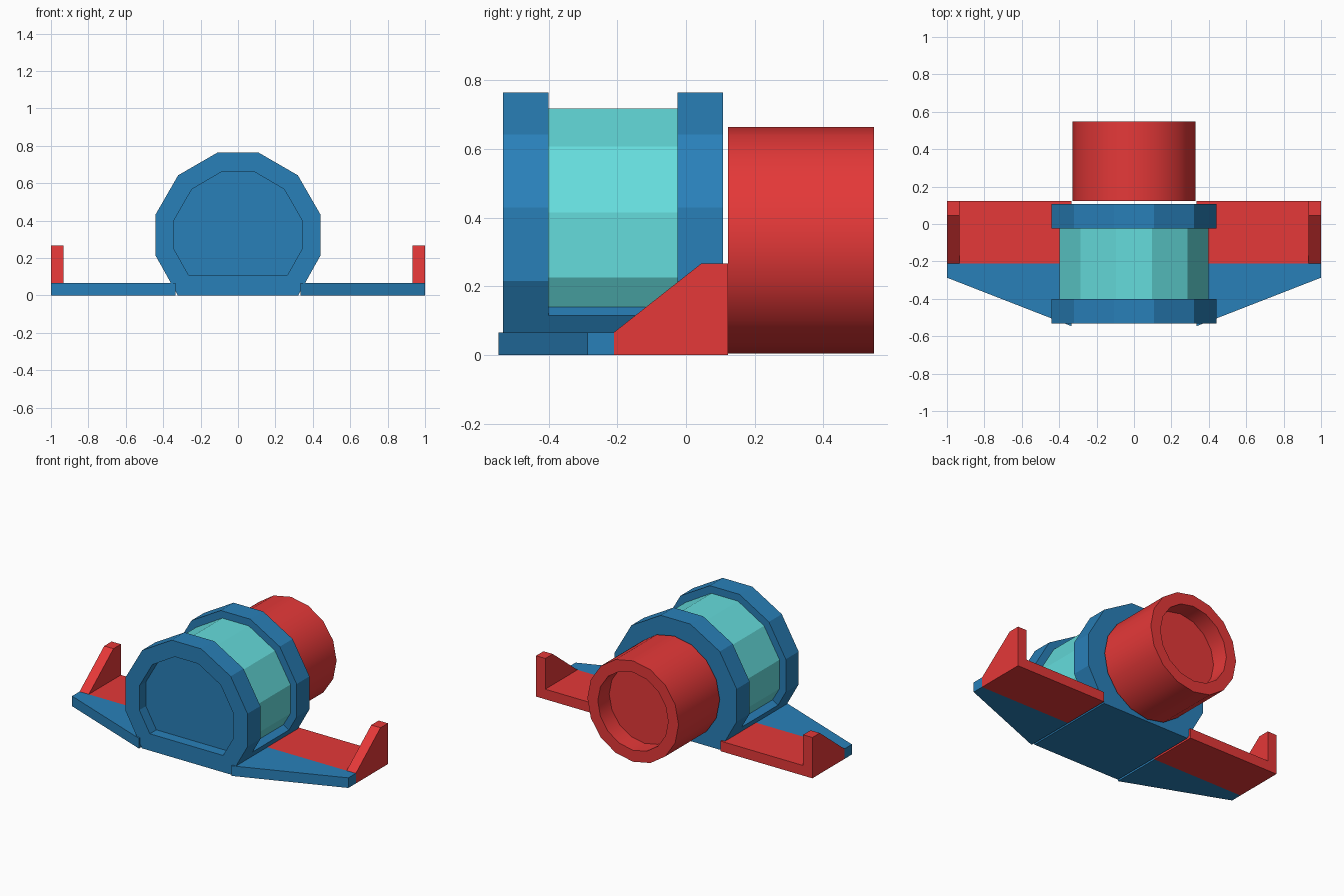
import bpy, bmesh, math
from mathutils import Vector

if "Cube" in bpy.data.objects:
    bpy.data.objects.remove(bpy.data.objects["Cube"])


def material(name, rgb):
    m = bpy.data.materials.new(name)
    m.diffuse_color = (*rgb, 1)
    m.use_nodes = True
    m.node_tree.nodes["Principled BSDF"].inputs["Base Color"].default_value = m.diffuse_color
    return m


BLUE = material("blue", (0.022, 0.216, 0.485))
CYAN = material("cyan", (0.13, 0.72, 0.72))
RED = material("red", (0.78, 0.04, 0.04))


def loft(name, loops, mat, mirror=False):
    """Skin equal-length loops of 3D points one after another and cap both ends."""
    bm = bmesh.new()
    rows = [[bm.verts.new(p) for p in loop] for loop in loops]
    n = len(rows[0])
    for a, b in zip(rows, rows[1:]):
        for i in range(n):
            j = (i + 1) % n
            bm.faces.new((a[i], a[j], b[j], b[i]))
    bm.faces.new(rows[0])
    bm.faces.new(rows[-1])
    bmesh.ops.recalc_face_normals(bm, faces=bm.faces)
    me = bpy.data.meshes.new(name)
    bm.to_mesh(me)
    bm.free()
    me.materials.append(mat)
    ob = bpy.data.objects.new(name, me)
    bpy.context.collection.objects.link(ob)
    if mirror:
        ob.modifiers.new("Mirror", 'MIRROR').use_mirror_merge = False
    return ob


def symmetric(half):
    return half + [(-x, z) for x, z in reversed(half)]


def at_y(profile, y):
    return [(x, y, z) for x, z in profile]


def prism(name, points, offset, mat, mirror=False):
    return loft(name, [points, [Vector(p) + Vector(offset) for p in points]], mat, mirror)


# Cross-sections of the body, right half from top to bottom
rim = symmetric([(0.107, 0.765), (0.32, 0.642), (0.442, 0.43), (0.442, 0.215), (0.322, 0)])
recess = symmetric([(0.085, 0.662), (0.247, 0.567), (0.341, 0.403), (0.341, 0.245), (0.265, 0.11)])
glass = symmetric([(0.096, 0.718), (0.285, 0.607), (0.397, 0.415), (0.397, 0.226), (0.335, 0.12)])
keel = symmetric([(0.345, 0.14), (0.386, 0.115), (0.322, 0)])

# Body: recessed front ring, rear ring, canopy and keel between them
loft("front_ring", [at_y(rim, -0.4), at_y(rim, -0.533),
                    at_y(recess, -0.533), at_y(recess, -0.465)], BLUE)
loft("rear_ring", [at_y(rim, -0.025), at_y(rim, 0.108)], BLUE)
loft("canopy", [at_y(glass, -0.4), at_y(glass, -0.025)], CYAN)
loft("keel", [at_y(keel, -0.4), at_y(keel, -0.025)], BLUE)


# Engine tube with a recessed nozzle at the back
def circle(r, y, sides=16):
    return [(r * math.cos(2 * math.pi * i / sides), y, 0.334 + r * math.sin(2 * math.pi * i / sides))
            for i in range(sides)]


tube = loft("engine_tube", [circle(0.33, 0.122), circle(0.33, 0.548),
                            circle(0.255, 0.548), circle(0.255, 0.43)], RED)
bpy.context.view_layer.objects.active = tube
tube.select_set(True)
bpy.ops.object.shade_smooth_by_angle()

# Wings: swept blue leading panel, red trailing panel, upright tip fin
prism("wing_front", [(0.335, -0.546, 0), (1, -0.287, 0), (1, -0.21, 0), (0.335, -0.21, 0)],
      (0, 0, 0.066), BLUE, True)
prism("wing_rear", [(0.335, -0.21, 0), (1, -0.21, 0), (1, 0.122, 0), (0.335, 0.122, 0)],
      (0, 0, 0.066), RED, True)
prism("wing_fin", [(0.933, -0.21, 0.066), (0.933, 0.045, 0.267), (0.933, 0.122, 0.267), (0.933, 0.122, 0.066)],
      (0.067, 0, 0), RED, True)
